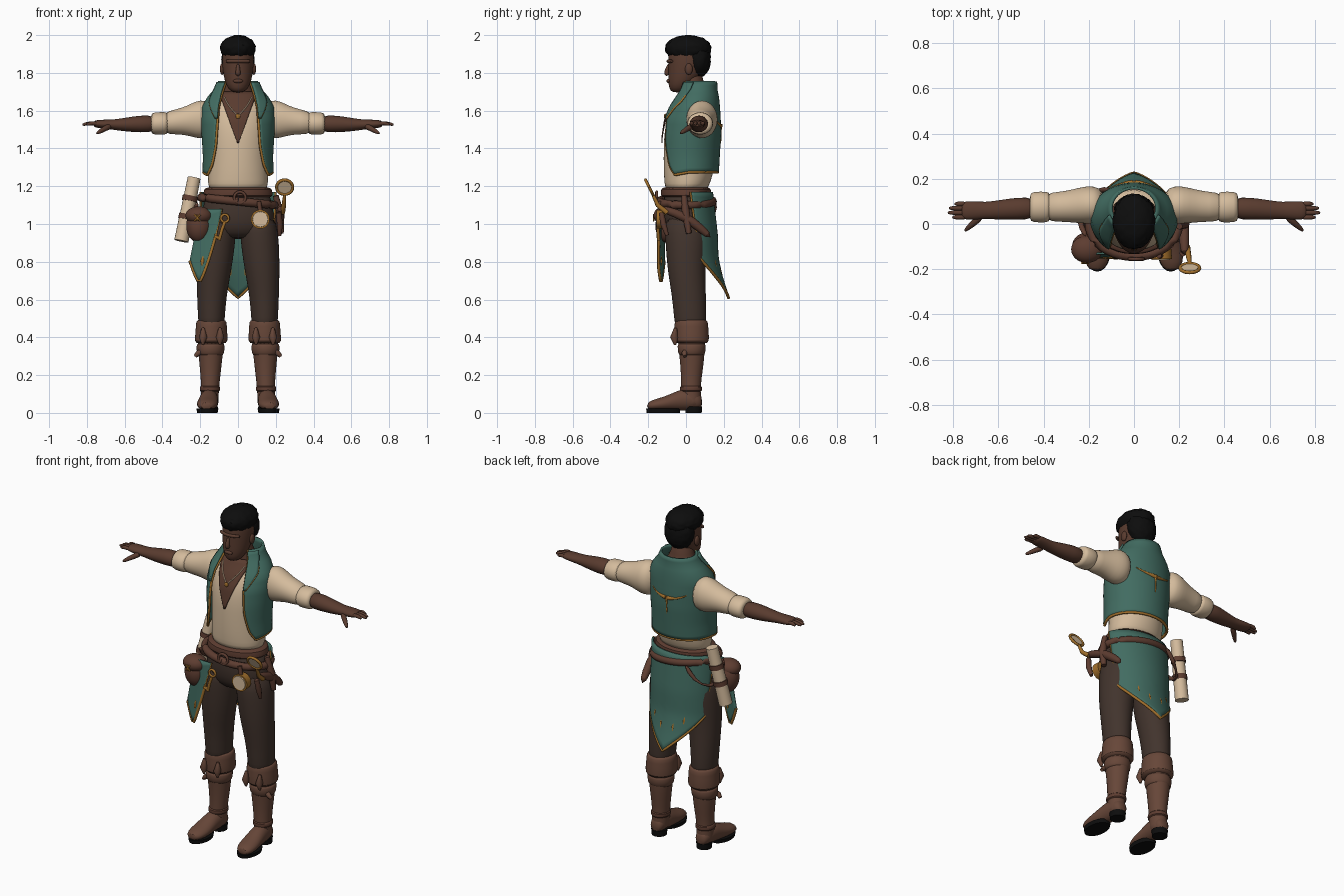
import bpy, bmesh, math, random
from mathutils import Vector

random.seed(4)
cube = bpy.data.objects.get("Cube")
if cube:
    bpy.data.objects.remove(cube, do_unlink=True)


def material(name, *rgb):
    m = bpy.data.materials.new(name)
    m.use_nodes = True
    m.diffuse_color = (*rgb, 1)
    m.node_tree.nodes["Principled BSDF"].inputs["Base Color"].default_value = (*rgb, 1)
    return m


GREEN = material("green cloth", .054, .15, .12)
CREAM = material("cream linen", .66, .50, .335)
SKIN = material("brown skin", .10, .044, .028)
BLACK = material("black", .004, .004, .004)
TROUSER = material("dark brown cloth", .054, .034, .026)
BOOT = material("boot leather", .135, .062, .04)
BELT = material("belt leather", .11, .046, .03)
GOLD = material("gold trim", .36, .16, .025)


def finish(name, bm, mat, sub=0, thick=0, mirror=False):
    bmesh.ops.recalc_face_normals(bm, faces=bm.faces)
    me = bpy.data.meshes.new(name)
    bm.to_mesh(me)
    bm.free()
    me.materials.append(mat)
    for p in me.polygons:
        p.use_smooth = True
    me.set_sharp_from_angle(angle=math.radians(60))
    ob = bpy.data.objects.new(name, me)
    bpy.context.scene.collection.objects.link(ob)
    if mirror:
        ob.modifiers.new("mirror", 'MIRROR').use_mirror_merge = False
    if thick:
        mod = ob.modifiers.new("thickness", 'SOLIDIFY')
        mod.thickness, mod.offset = thick, 0
    if sub:
        mod = ob.modifiers.new("smooth", 'SUBSURF')
        mod.levels = mod.render_levels = sub
    return ob


def grid(name, rows, mat, closed=False, **kw):
    """Skin rows of points; closed rows become a capped tube."""
    bm = bmesh.new()
    vs = [[bm.verts.new(p) for p in r] for r in rows]
    n = len(rows[0])
    for a, b in zip(vs, vs[1:]):
        for j in range(n if closed else n - 1):
            k = (j + 1) % n
            bm.faces.new((a[j], a[k], b[k], b[j]))
    if closed:
        bm.faces.new(vs[0])
        bm.faces.new(vs[-1])
    return finish(name, bm, mat, **kw)


def loft(name, axis, secs, mat, n=20, sub=1, **kw):
    """Elliptic sections (position, centre 1, centre 2, radius 1, radius 2) along an axis."""
    rows = []
    for t, c1, c2, r1, r2 in secs:
        row = []
        for i in range(n):
            a = math.tau * i / n
            p = [c1 + r1 * math.cos(a), c2 + r2 * math.sin(a)]
            p.insert("xyz".index(axis), t)
            row.append(p)
        rows.append(row)
    return grid(name, rows, mat, closed=True, sub=sub, **kw)


def tube(name, pts, r, mat, n=8, **kw):
    """Round tube through points; r is one radius or one per point."""
    pts = [Vector(p) for p in pts]
    rs = r if isinstance(r, (list, tuple)) else [r] * len(pts)
    rows = []
    for i, p in enumerate(pts):
        t = (pts[min(i + 1, len(pts) - 1)] - pts[max(i - 1, 0)]).normalized()
        u = t.cross(Vector((0, 1, 0) if abs(t.y) < .8 else (0, 0, 1))).normalized()
        v = t.cross(u)
        rows.append([p + rs[i] * (u * math.cos(math.tau * j / n) + v * math.sin(math.tau * j / n))
                     for j in range(n)])
    return grid(name, rows, mat, closed=True, **kw)


def ball(name, c, r, mat, jitter=0, **kw):
    bm = bmesh.new()
    bmesh.ops.create_icosphere(bm, subdivisions=4, radius=1)
    for v in bm.verts:
        k = 1 + random.uniform(-jitter, jitter)
        v.co = Vector([c[i] + v.co[i] * r[i] * k for i in range(3)])
    return finish(name, bm, mat, **kw)


def ring(c, r, up, n=24):
    c, up = Vector(c), Vector(up).normalized()
    return [c + r * (Vector((math.cos(math.tau * i / n), 0, 0)) + up * math.sin(math.tau * i / n))
            for i in range(n + 1)]


def lerp(table, z):
    for a, b in zip(table, table[1:]):
        if z <= b[0]:
            f = max(0, (z - a[0]) / (b[0] - a[0]))
            return [p + f * (q - p) for p, q in zip(a[1:], b[1:])]
    return list(table[-1][1:])


def span(a, b, n):
    return [a + (b - a) * i / (n - 1) for i in range(n)]


# Torso: height, centre y, half width, half depth; angle zero is the front
TORSO = [(1.17, 0, .165, .118), (1.27, .014, .168, .14), (1.36, .016, .166, .143), (1.46, .02, .172, .145),
         (1.55, .026, .176, .138), (1.62, .04, .171, .12), (1.67, .055, .143, .1),
         (1.71, .062, .108, .085), (1.755, .07, .085, .075)]
OPENING = [(1.27, .15), (1.33, .125), (1.42, .108), (1.55, .1), (1.62, .095), (1.68, .08), (1.755, .055)]


def surf(z, a, off):
    cy, rx, ry = lerp(TORSO, z)
    return Vector(((rx + off) * math.sin(a), cy - (ry + off) * math.cos(a), z))


def angle(z, x):
    return math.asin(min(.98, x / lerp(TORSO, z)[1]))


loft("shirt_body", "z", [(z, 0, c, x - .008, y - .008) for z, c, x, y in
                         [(z, *lerp(TORSO, z)) for z in span(1.17, 1.66, 12)]], CREAM, n=32)
grid("open_chest", [[surf(z, angle(z, abs(u) * w) * (1 if u > 0 else -1), .002) for u in span(-1, 1, 13)]
                    for z, w in [(z, .004 + (z - 1.43) * .36) for z in span(1.43, 1.7, 14)]], SKIN, thick=.006)

# Vest, lapels and trim
vest = []
for z in span(1.275, 1.755, 22):
    op = angle(z, lerp(OPENING, z)[0])
    drop = .03 * max(0, 1 - (z - 1.275) / .2)
    row = [surf(z, a, .014) for a in span(op, math.tau - op, 49)]
    for p, a in zip(row, span(op, math.tau - op, 49)):
        p.z -= drop * max(0, math.cos(a))
    vest.append(row)
grid("vest", vest, GREEN, thick=.012)
tube("vest_hem_trim", vest[0], .008, GOLD)
tube("vest_front_trim", [r[0] for r in vest], .007, GOLD, mirror=True)
lapel = []
for z in span(1.56, 1.75, 12):
    a = angle(z, lerp(OPENING, z)[0])
    w = lerp([(1.56, .005), (1.65, .06), (1.75, .05)], z)[0] / lerp(TORSO, z)[1]
    lapel.append([surf(z, b, .026) for b in span(a - .03, a + w, 6)])
grid("lapels", lapel, GREEN, thick=.012, mirror=True)
tube("lapel_trim", [r[-1] for r in lapel[:8]], .005, GOLD, mirror=True)
BACK = math.pi
tube("back_wing_marks", [surf(1.52 + .03 * k * k, BACK - .62 * k, .018) for k in span(.05, 1, 7)],
     [.012, .011, .008, .007, .006, .005, .003], GOLD, mirror=True)
tube("back_tail_mark", [surf(z, BACK, .018) for z in span(1.53, 1.42, 5)], [.01, .007, .004, .006, .002], GOLD)
ball("pendant", surf(1.57, 0, .008), (.012, .006, .014), GOLD)
tube("necklace", [surf(1.57 + .1 * k, k * .5, .006) for k in span(0, 1, 6)], .003, CREAM, mirror=True)

# Neck, head and hair
loft("neck", "z", [(1.63, 0, .05, .13, .085), (1.7, 0, .045, .088, .072), (1.74, 0, .032, .063, .062),
                   (1.82, 0, .025, .058, .06)], SKIN)
loft("head", "z", [(1.695, 0, -.042, .028, .033), (1.72, 0, -.036, .055, .055), (1.76, 0, -.016, .072, .079),
                   (1.81, 0, .002, .081, .096), (1.87, 0, .01, .086, .105), (1.93, 0, .012, .082, .105),
                   (1.97, 0, .01, .06, .08)], SKIN, n=24)
tube("nose", [(0, -.088, 1.85), (0, -.1, 1.82), (0, -.104, 1.797), (0, -.094, 1.787)],
     [.008, .011, .016, .012], SKIN, n=10, sub=1)
tube("brow", [(x, -.094 + 5 * x * x, 1.862) for x in span(-.065, .065, 9)], .01, SKIN, sub=1)
ball("lips", (0, -.091, 1.757), (.026, .012, .011), SKIN)
ball("ears", (.084, .015, 1.82), (.012, .02, .03), SKIN, mirror=True)
ball("hair_top", (0, .012, 1.929), (.094, .122, .071), BLACK, jitter=.035)
ball("hair_back", (0, .062, 1.872), (.087, .07, .098), BLACK, jitter=.035)

# Sleeves, arms and hands
loft("sleeves", "x", [(.13, .08, 1.55, .07, .085), (.18, .085, 1.555, .085, .103), (.22, .084, 1.553, .083, .1),
                      (.27, .08, 1.548, .074, .078), (.33, .076, 1.54, .066, .066), (.4, .075, 1.535, .064, .058)],
     CREAM, mirror=True)
loft("sleeve_cuffs", "x", [(.37, .075, 1.534, .06, .054), (.38, .075, 1.533, .07, .061),
                           (.45, .075, 1.532, .069, .06), (.462, .075, 1.532, .058, .05)], CREAM, mirror=True)
loft("forearms", "x", [(.43, .07, 1.53, .05, .046), (.52, .068, 1.53, .05, .046), (.6, .062, 1.526, .043, .036),
                       (.66, .06, 1.526, .037, .027), (.7, .06, 1.528, .041, .025), (.745, .06, 1.53, .041, .021),
                       (.765, .06, 1.53, .036, .016)], SKIN, mirror=True)
for name, y, tip in (("index", .03, .805), ("middle", .05, .825), ("ring", .07, .82), ("little", .089, .795)):
    tube(name + "_fingers", [(.74, y, 1.53), (.775, y, 1.535), (tip - .012, y, 1.528), (tip, y, 1.525)],
         [.012, .012, .01, .005], SKIN, sub=1, mirror=True)
tube("thumbs", [(.675, .035, 1.52), (.705, .008, 1.505), (.735, -.018, 1.487), (.75, -.032, 1.478)],
     [.018, .016, .012, .006], SKIN, sub=1, mirror=True)

# Trousers
loft("hips", "z", [(1.2, 0, 0, .163, .115), (1.1, 0, 0, .184, .124), (1.01, 0, 0, .198, .124),
                   (.95, 0, 0, .17, .1), (.92, 0, 0, .1, .06)], TROUSER, n=28)
loft("trouser_legs", "z", [(1.06, .1, 0, .09, .11), (.95, .112, .002, .103, .115), (.85, .12, .002, .1, .108),
                           (.75, .128, .002, .093, .1), (.62, .139, .016, .079, .091), (.5, .141, .022, .071, .086),
                           (.42, .141, .025, .068, .08)], TROUSER, mirror=True)

# Boots
loft("boot_shafts", "z", [(.44, .143, .03, .072, .08), (.34, .145, .03, .068, .07), (.27, .145, .032, .061, .064),
                          (.18, .146, .028, .051, .054), (.11, .149, .025, .047, .052), (.06, .15, .028, .048, .055),
                          (.03, .15, .03, .045, .05)], BOOT, mirror=True)
loft("boot_cuffs", "z", [(.495, .141, .026, .07, .08), (.487, .141, .028, .083, .09), (.43, .141, .029, .084, .091),
                         (.375, .142, .03, .091, .096), (.365, .142, .03, .07, .075)], BOOT, mirror=True)
loft("lower_cuffs", "z", [(.37, .145, .03, .07, .07), (.36, .145, .03, .076, .077), (.31, .146, .03, .074, .073),
                          (.3, .146, .03, .06, .06)], BOOT, mirror=True)
loft("ankle_straps", "z", [(.145, .148, .026, .046, .05), (.14, .148, .026, .055, .06), (.115, .149, .026, .055, .06),
                           (.11, .149, .026, .045, .05)], BELT, mirror=True)
tube("boot_tassels", [(.19, .0, .33), (.212, -.01, .315), (.226, -.005, .3)], [.015, .014, .01], BOOT, mirror=True)
for x in (.095, .185):
    tube("cuff_flap", [(x, -.055, .45), (x, -.062, .4), (x, -.058, .36)], [.008, .022, .006], BOOT, mirror=True)
loft("boot_feet", "y", [(.086, .15, .055, .026, .028), (.065, .15, .066, .043, .048), (.0, .153, .072, .049, .06),
                        (-.05, .157, .064, .05, .052), (-.11, .161, .049, .058, .038), (-.17, .165, .042, .053, .03),
                        (-.207, .167, .036, .03, .019)], BOOT, mirror=True)
loft("soles", "z", [(0, .162, -.12, .054, .088), (.022, .162, -.12, .058, .091)], BLACK, sub=0, mirror=True)
loft("heels", "z", [(0, .15, .04, .042, .043), (.035, .15, .04, .044, .046)], BLACK, sub=0, mirror=True)

# Belts
loft("upper_belt", "z", [(1.195, 0, 0, .165, .12), (1.19, 0, 0, .18, .133), (1.145, 0, 0, .188, .136),
                         (1.14, 0, 0, .17, .12)], BELT, n=32)
hang = [(.196 * math.sin(a), -.142 * math.cos(a), 1.12 - .02 * math.sin(a)) for a in span(0, math.tau, 41)]
tube("slung_belt", hang, .022, BELT)
tube("buckle", ring((.01, -.155, 1.14), .03, (0, 0, 1)), .008, BELT)
tube("strap_loop", [(-.1, .15, 1.13), (-.16, .155, 1.05), (-.23, .1, 1.0), (-.25, .02, 1.03), (-.21, -.06, 1.12)],
     .014, BELT, sub=1)

# Pointed back skirt
DEPTH = [(.61, .225), (.72, .19), (.82, .167), (.95, .163), (1.17, .138)]
skirt = []
for v in span(0, 1, 16):
    row = []
    for u in span(-1, 1, 25):
        z = 1.17 - v * (.56 - .21 * abs(u))
        a = BACK + u * math.radians(80 - 15 * v)
        row.append((.202 * math.sin(a), -lerp(DEPTH, z)[0] * math.cos(a), z))
    skirt.append(row)
grid("back_skirt", skirt, GREEN, thick=.01)
tube("skirt_hem_trim", skirt[-1], .008, GOLD)
tube("skirt_side_trim", [r[0] for r in skirt], .006, GOLD, mirror=True)
for k in (7, 10, 14, 17):
    tube("skirt_mark", [r[k] for r in skirt[11:14]], [.003, .008, .004], GOLD)

# Pointed front flap on the right thigh
flap = []
for v in span(0, 1, 12):
    row = []
    for u in span(0, 1, 11):
        x = (-.2 - .055 * v) * (1 - u) + (-.085 - .03 * v) * u
        z = 1.08 - v * (.39 - .45 * abs(u - .35) ** 1.3)
        row.append((x, -.13 - .015 * v + .35 * max(0, -x - .17), z))
    flap.append(row)
grid("front_flap", flap, GREEN, thick=.01)
tube("flap_trim", flap[-1], .008, GOLD)
tube("flap_side_trim", [r[-1] for r in flap], .005, GOLD)
tube("flap_mark", [flap[i][4] for i in (7, 8, 9)], [.004, .012, .003], GOLD)

# Pouch and scroll on the right hip
ball("pouch", (-.208, -.1, .99), (.066, .062, .088), BELT)
ball("pouch_flap", (-.208, -.112, 1.045), (.07, .06, .048), BELT)
for d in (-1, 0, 1):
    tube("pouch_mark", [(-.215 - .016 * d, -.172, 1.015), (-.215 + .016 * d, -.172, 1.05)], .004, GOLD)
TOP, END = Vector((-.232, .085, 1.245)), Vector((-.3, .05, .91))
tube("scroll", [TOP, TOP.lerp(END, .5), END], [.034, .036, .038], CREAM, n=18)
for f in (.33, .62):
    tube("scroll_strap", [TOP.lerp(END, f - .04), TOP.lerp(END, f + .04)], .041, BELT, n=18)

# Keys and compass at the front
tube("key_ring", ring((-.07, -.145, 1.03), .02, (0, 0, 1)), .007, GOLD)
tube("key_stem", [(-.07, -.148, 1.01), (-.085, -.148, .97), (-.1, -.145, .915)], .009, GOLD)
tube("key_bit", [(-.1, -.146, .925), (-.125, -.146, .935)], .009, GOLD)
loft("compass_case", "y", [(-.11, .118, 1.025, .047, .047), (-.155, .118, 1.025, .05, .05)], GOLD, n=28, sub=0)
loft("compass_face", "y", [(-.15, .118, 1.025, .042, .042), (-.16, .118, 1.025, .04, .04)], CREAM, n=28, sub=0)
tube("compass_strap", [(.118, -.14, 1.07), (.11, -.14, 1.12)], .012, BELT)

# Magnifying glass and sheath on the left hip
UP, LENS = Vector((0, -.45, .89)), Vector((.247, -.195, 1.195))
rim = ring(LENS, .043, UP)
tube("lens_rim", rim, .008, GOLD)
off = Vector((0, .89, .45)) * .003
grid("lens", [[p - off for p in rim[:-1]], [p + off for p in rim[:-1]]], CREAM, closed=True)
tube("lens_handle", [LENS - UP * .045, (.243, -.15, 1.1), (.235, -.1, 1.06)], [.008, .012, .014], GOLD)
tube("sheath", [(.225, -.14, 1.085), (.222, -.06, 1.06), (.218, .03, 1.02), (.2, .135, .925)],
     [.018, .024, .027, .02], BELT, n=12, sub=1)
tube("sheath_hanger", [(.2, -.01, 1.15), (.224, .0, 1.05), (.228, .015, .95)], [.015, .022, .014], BELT)
tube("dagger_grip", [(.215, -.13, 1.06), (.222, -.12, 1.0), (.22, -.1, .94)], [.014, .016, .01], BELT)
